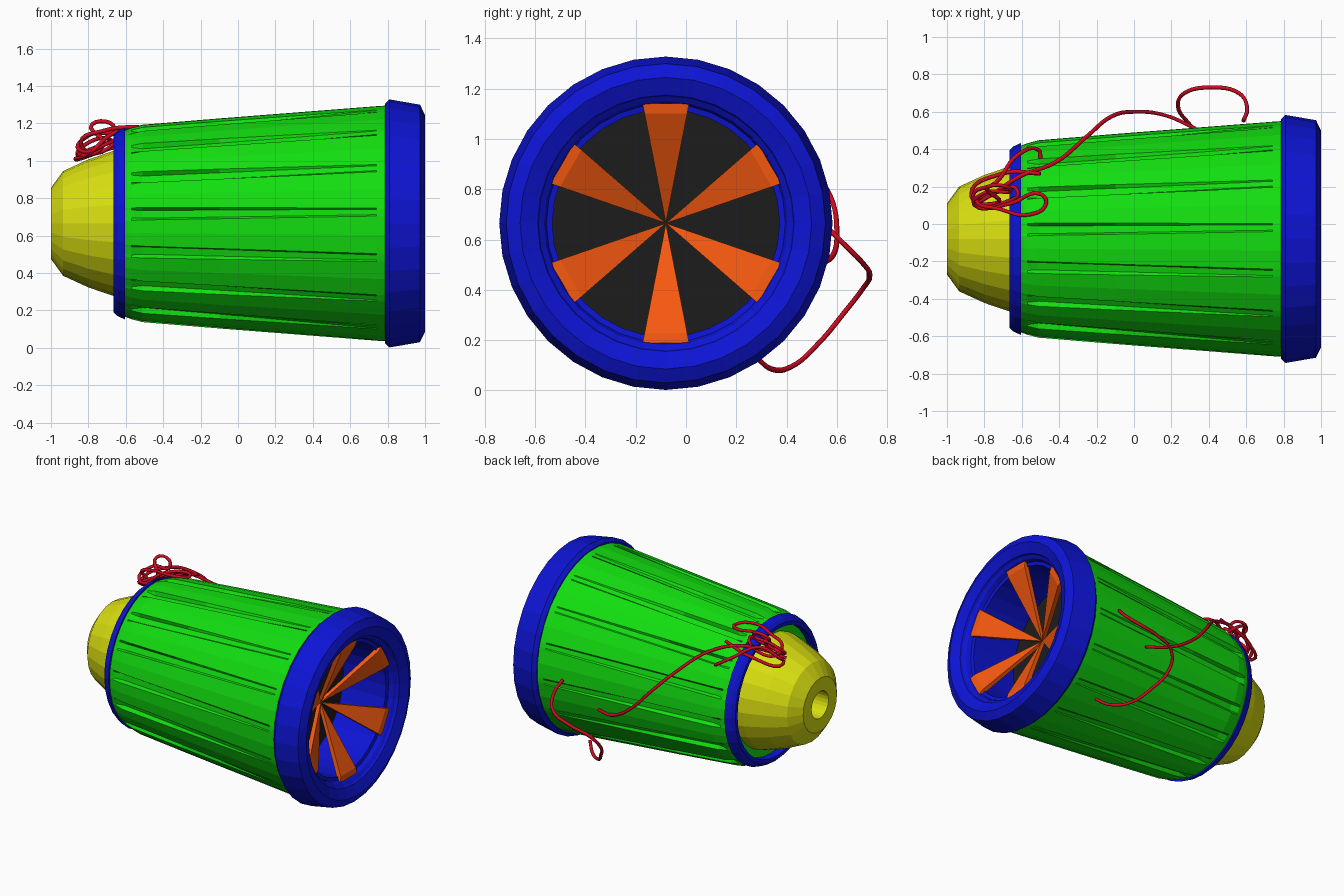
import bpy, bmesh
from math import sin, cos, radians, pi
from mathutils import Vector

if "Cube" in bpy.data.objects:
    bpy.data.objects.remove(bpy.data.objects["Cube"])

CY, CZ = -0.08, 0.665  # centre line of the body, running along x


def mat(name, rgb):
    m = bpy.data.materials.new(name)
    m.diffuse_color = (*rgb, 1)
    m.use_nodes = True
    m.node_tree.nodes["Principled BSDF"].inputs["Base Color"].default_value = m.diffuse_color
    return m


green = mat("green", (0.006, 0.73, 0.005))
blue = mat("blue", (0.004, 0.007, 0.66))
yellow = mat("yellow", (0.69, 0.73, 0.005))
orange = mat("orange", (0.93, 0.10, 0.005))
black = mat("black", (0.012, 0.012, 0.012))
red = mat("red", (0.62, 0.003, 0.016))


def at(x, r, a):
    return Vector((x, CY + r * cos(a), CZ + r * sin(a)))


def finish(name, bm, material):
    bmesh.ops.recalc_face_normals(bm, faces=bm.faces)
    me = bpy.data.meshes.new(name)
    bm.to_mesh(me)
    bm.free()
    me.materials.append(material)
    ob = bpy.data.objects.new(name, me)
    bpy.context.collection.objects.link(ob)
    return ob


def loft(name, rings, material, closed=False):
    """Skin a list of point rings; either joined end to start or capped."""
    bm = bmesh.new()
    rows = [[bm.verts.new(p) for p in ring] for ring in rings]
    pairs = list(zip(rows, rows[1:]))
    if closed:
        pairs.append((rows[-1], rows[0]))
    n = len(rows[0])
    for a, b in pairs:
        for i in range(n):
            j = (i + 1) % n
            bm.faces.new((a[i], a[j], b[j], b[i]))
    if not closed:
        bm.faces.new(rows[0])
        bm.faces.new(rows[-1])
    return finish(name, bm, material)


def lathe(name, profile, material, sides=32, closed=False):
    rings = [[at(x, r, 2 * pi * i / sides) for i in range(sides)] for x, r in profile]
    return loft(name, rings, material, closed)


# Tapered body with sixteen long grooves fading towards the front
def body_ring(x, r, half, depth):
    pts = []
    for k in range(16):
        c = radians(84.4 + 22.5 * k)
        g = half / r
        pts += [at(x, r, c - g), at(x, r - depth, c - g * 0.65),
                at(x, r - depth, c + g * 0.65), at(x, r, c + g),
                at(x, r, c + radians(11.25))]
    return pts


loft("body", [
    body_ring(-0.61, 0.30, 0.02, 0.0),
    body_ring(-0.61, 0.497, 0.034, 0.0),
    body_ring(-0.57, 0.512, 0.034, 0.004),
    body_ring(-0.51, 0.528, 0.033, 0.028),
    body_ring(-0.10, 0.562, 0.030, 0.022),
    body_ring(0.74, 0.628, 0.022, 0.0),
    body_ring(0.80, 0.632, 0.022, 0.0),
    body_ring(0.80, 0.50, 0.02, 0.0)], green, closed=True)

# Rear collar
lathe("rear_collar", [(-0.665, 0.475), (-0.645, 0.495), (-0.605, 0.513),
                      (-0.605, 0.45), (-0.665, 0.45)], blue, closed=True)

# Front rim with bevelled edges, stepped lip and inner tube
lathe("front_rim", [(0.785, 0.64), (0.81, 0.663), (0.973, 0.635), (1.0, 0.58),
                    (0.97, 0.51), (0.955, 0.505), (0.94, 0.485), (0.91, 0.475),
                    (0.905, 0.452), (0.56, 0.452), (0.56, 0.49), (0.785, 0.49)],
      blue, closed=True)

# Dark plate at the back of the tube
lathe("back_plate", [(0.54, 0.455), (0.57, 0.455)], black)

# Nozzle at the rear with a blind hole
lathe("nozzle", [(-0.58, 0.40), (-0.665, 0.388), (-0.80, 0.342), (-0.935, 0.28),
                 (-1.0, 0.19), (-1.0, 0.095), (-0.85, 0.095)], yellow, 24)

# Six wedge blades sloping back to the centre
bm = bmesh.new()
for k in range(6):
    c, h = radians(30 + 60 * k), radians(11)
    front = [(0.71, 0.004), (0.925, 0.445), (0.93, 0.485)]
    back = [(0.685, 0.004), (0.89, 0.445), (0.895, 0.485)]
    left = [bm.verts.new(at(x, r, c - h)) for x, r in front + back[::-1]]
    right = [bm.verts.new(at(x, r, c + h)) for x, r in front + back[::-1]]
    bm.faces.new(left)
    bm.faces.new(right)
    for i in range(6):
        j = (i + 1) % 6
        bm.faces.new((left[i], left[j], right[j], right[i]))
finish("blades", bm, orange)


# Loose cords
def cord(name, pts):
    cu = bpy.data.curves.new(name, "CURVE")
    cu.dimensions = "3D"
    cu.bevel_depth = 0.011
    cu.bevel_resolution = 1
    cu.resolution_u = 6
    cu.use_fill_caps = True
    sp = cu.splines.new("BEZIER")
    sp.bezier_points.add(len(pts) - 1)
    for bp, p in zip(sp.bezier_points, pts):
        bp.co = p
        bp.handle_left_type = bp.handle_right_type = "AUTO"
    cu.materials.append(red)
    bpy.context.collection.objects.link(bpy.data.objects.new(name, cu))


cord("long_cord", [
    (-0.86, 0.10, 1.03), (-0.74, 0.17, 1.08), (-0.62, 0.25, 1.11), (-0.42, 0.33, 1.05),
    (-0.25, 0.47, 0.91), (-0.12, 0.575, 0.77), (0.0, 0.60, 0.64), (0.17, 0.58, 0.53),
    (0.33, 0.51, 0.50)])
cord("side_loop", [
    (0.585, 0.55, 0.66), (0.605, 0.62, 0.59), (0.56, 0.70, 0.51), (0.41, 0.73, 0.455),
    (0.27, 0.70, 0.40), (0.235, 0.63, 0.31), (0.30, 0.53, 0.19), (0.40, 0.42, 0.095),
    (0.50, 0.34, 0.085), (0.56, 0.28, 0.13)])
cord("tangle", [
    (-0.50, 0.35, 0.99), (-0.51, 0.395, 1.00), (-0.62, 0.37, 1.07), (-0.74, 0.22, 1.12),
    (-0.86, 0.15, 1.04), (-0.82, 0.10, 1.03), (-0.66, 0.11, 1.15), (-0.50, 0.16, 1.17),
    (-0.47, 0.11, 1.17), (-0.56, 0.05, 1.18), (-0.72, 0.08, 1.16), (-0.84, 0.12, 1.10),
    (-0.76, 0.16, 1.04), (-0.62, 0.17, 1.14), (-0.68, 0.12, 1.10), (-0.85, 0.10, 1.06),
    (-0.79, 0.17, 1.14), (-0.66, 0.18, 1.17), (-0.78, 0.20, 1.195), (-0.72, 0.12, 1.08),
    (-0.87, 0.15, 1.01), (-0.70, 0.27, 1.06), (-0.50, 0.27, 1.12)])
